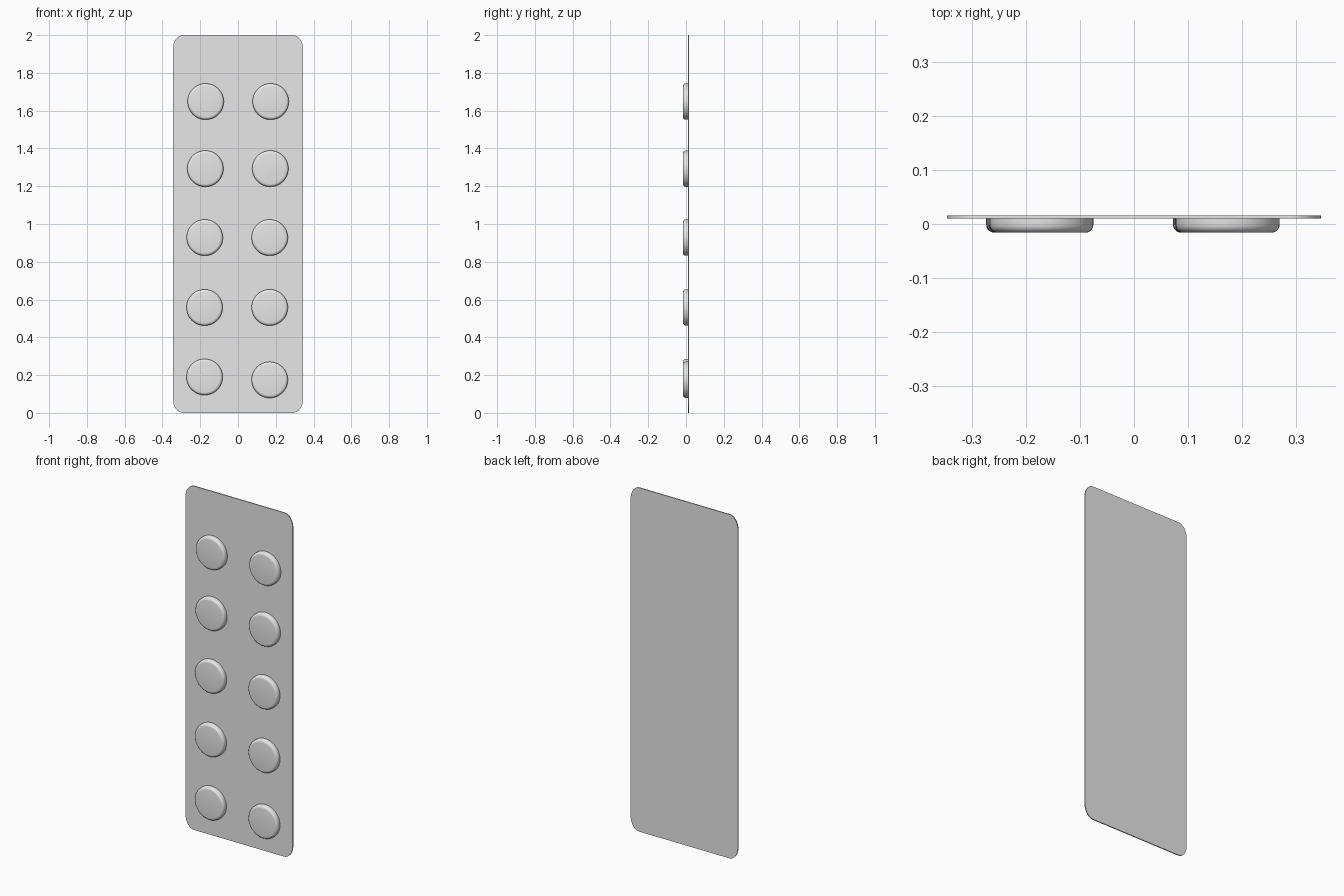
import bpy, bmesh
from math import cos, sin, pi
from mathutils import Matrix

cube = bpy.data.objects.get("Cube")
if cube:
    bpy.data.objects.remove(cube, do_unlink=True)

FRONT, SEAM, BACK = -0.016, 0.010, 0.016

grey = bpy.data.materials.new("light_grey")
grey.use_nodes = True
grey.diffuse_color = (0.8, 0.8, 0.8, 1)
grey.node_tree.nodes["Principled BSDF"].inputs["Base Color"].default_value = (0.8, 0.8, 0.8, 1)


def finish(name, bm):
    bmesh.ops.recalc_face_normals(bm, faces=bm.faces)
    mesh = bpy.data.meshes.new(name)
    bm.to_mesh(mesh)
    bm.free()
    mesh.materials.append(grey)
    obj = bpy.data.objects.new(name, mesh)
    bpy.context.collection.objects.link(obj)
    bpy.ops.object.select_all(action="DESELECT")
    obj.select_set(True)
    bpy.context.view_layer.objects.active = obj
    bpy.ops.object.shade_smooth_by_angle(angle=pi / 6)
    return obj


# Thin backing sheet with rounded corners
half_w, corner_w, corner_h, steps = 0.345, 0.055, 0.075, 8
bm = bmesh.new()
outline = []
for i, (sx, sz) in enumerate([(1, 1), (-1, 1), (-1, -1), (1, -1)]):
    for k in range(steps + 1):
        a = (i + k / steps) * pi / 2
        x = sx * (half_w - corner_w) + corner_w * cos(a)
        z = 1 + sz * (1 - corner_h) + corner_h * sin(a)
        outline.append(bm.verts.new((x, SEAM, z)))
sheet = bm.faces.new(outline)
extruded = bmesh.ops.extrude_face_region(bm, geom=[sheet], use_keep_orig=True)
moved = [v for v in extruded["geom"] if isinstance(v, bmesh.types.BMVert)]
bmesh.ops.translate(bm, verts=moved, vec=(0, BACK - SEAM, 0))
finish("backing_sheet", bm)


# Round blister pocket: short cylinder with a rounded front rim
def pocket(name, x, z):
    bm = bmesh.new()
    depth = SEAM - FRONT
    bmesh.ops.create_cone(bm, cap_ends=True, segments=48, radius1=0.096,
                          radius2=0.096, depth=depth,
                          matrix=Matrix.Rotation(pi / 2, 4, "X"))
    rim = [e for e in bm.edges if all(v.co.y < 0 for v in e.verts)]
    bmesh.ops.bevel(bm, geom=rim, offset=0.015, segments=5, profile=0.5,
                    affect="EDGES")
    bmesh.ops.translate(bm, verts=bm.verts, vec=(x, (SEAM + FRONT) / 2, z))
    finish(name, bm)


# Rows: right x, left x, right z, left z
rows = [(-0.171, 0.173, 1.648, 1.648), (-0.173, 0.171, 1.293, 1.293),
        (-0.176, 0.168, 0.928, 0.928), (-0.177, 0.168, 0.558, 0.558),
        (-0.177, 0.168, 0.190, 0.175)]
for n, (rx, lx, rz, lz) in enumerate(rows, 1):
    pocket(f"right_pocket_{n}", rx, rz)
    pocket(f"left_pocket_{n}", lx, lz)
